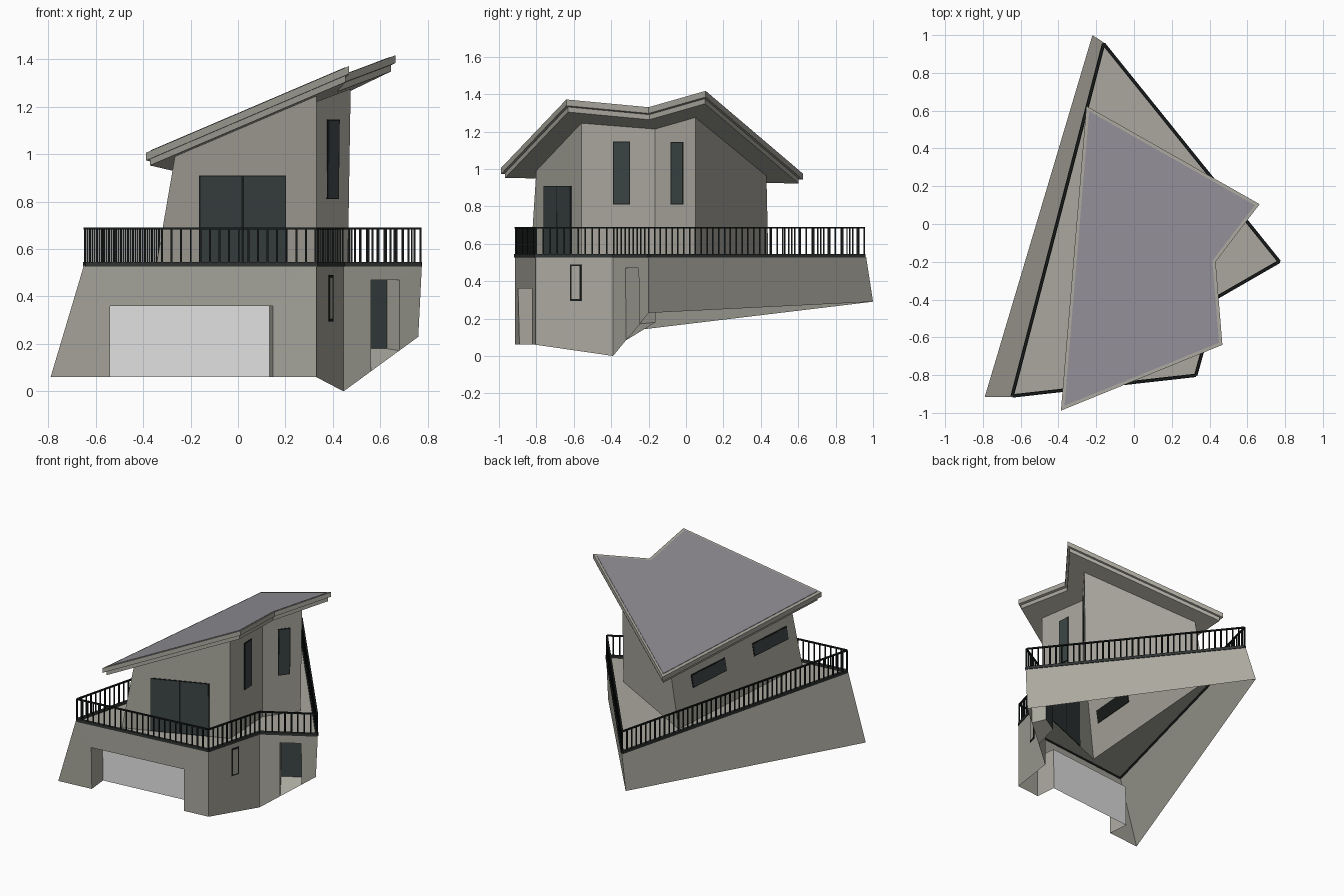
import bpy, bmesh
from mathutils import Vector as V

if "Cube" in bpy.data.objects:
    bpy.data.objects.remove(bpy.data.objects["Cube"])


def material(name, rgb):
    m = bpy.data.materials.new(name)
    m.diffuse_color = (*rgb, 1)
    m.use_nodes = True
    m.node_tree.nodes["Principled BSDF"].inputs["Base Color"].default_value = m.diffuse_color
    return m


WALL = material("warm grey plaster", (.40, .39, .34))
ROOF = material("slate grey roof", (.285, .275, .305))
DOOR = material("white garage door", (.80, .80, .80))
GLASS = material("dark glass", (.045, .058, .058))
IRON = material("black iron", (.010, .012, .012))
BAND = material("dark deck edge", (.030, .034, .034))


def build(name, mat, faces):
    """Object from a list of faces, each a list of points."""
    bm = bmesh.new()
    for f in faces:
        bm.faces.new([bm.verts.new(p) for p in f])
    bmesh.ops.remove_doubles(bm, verts=bm.verts, dist=1e-5)
    me = bpy.data.meshes.new(name)
    bm.to_mesh(me)
    bm.free()
    me.materials.append(mat)
    ob = bpy.data.objects.new(name, me)
    bpy.context.collection.objects.link(ob)
    return ob


def prism(top, bottom):
    n = len(top)
    sides = [[bottom[i], bottom[(i + 1) % n], top[(i + 1) % n], top[i]] for i in range(n)]
    return [list(top), list(reversed(bottom))] + sides


def beam(p, q, w, h):
    """Box between two points, w wide and h high."""
    d = (q - p).normalized()
    side = V((1, 0, 0)) if abs(d.z) > .9 else d.cross(V((0, 0, 1))).normalized()
    up = side.cross(d)
    ring = [side * a * w / 2 + up * b * h / 2 for a, b in ((-1, -1), (1, -1), (1, 1), (-1, 1))]
    return prism([q + r for r in ring], [p + r for r in ring])


def shrink(poly, d):
    """Move a counter-clockwise outline inwards in plan."""
    out, n = [], len(poly)
    for i, p in enumerate(poly):
        a = (p - poly[i - 1]).xy.normalized()
        b = (poly[(i + 1) % n] - p).xy.normalized()
        na, nb = V((-a.y, a.x)), V((-b.y, b.x))
        m = (na + nb) * d / (1 + na.dot(nb))
        out.append(p + V((m.x, m.y, 0)))
    return out


class Wall:
    """A leaning wall between two corner posts."""
    def __init__(self, b0, b1, t0, t1):
        self.b0, self.b1, self.t0, self.t1 = b0, b1, t0, t1
        d = b1 - b0
        self.n = V((d.y, -d.x, 0)).normalized()

    def at(self, axis, val, z):
        l = self.b0.lerp(self.t0, (z - self.b0.z) / (self.t0.z - self.b0.z))
        r = self.b1.lerp(self.t1, (z - self.b1.z) / (self.t1.z - self.b1.z))
        return l.lerp(r, (val - l[axis]) / (r[axis] - l[axis]))

    def foot(self, axis, val):
        return self.b0.lerp(self.b1, (val - self.b0[axis]) / (self.b1[axis] - self.b0[axis]))

    def quad(self):
        return [self.b0, self.b1, self.t1, self.t0]

    def plate(self, name, mat, axis, a, b, z0, z1, lift=.004):
        q = [self.at(axis, a, z0), self.at(axis, b, z0), self.at(axis, b, z1), self.at(axis, a, z1)]
        return build(name, mat, prism([p + self.n * lift for p in q],
                                      [p - self.n * .003 for p in q]))

    def window(self, name, axis, a, b, z0, z1, pane=GLASS, rim=.009):
        s = rim if b > a else -rim
        self.plate(name + "_frame", IRON, axis, a, b, z0, z1)
        self.plate(name + "_pane", pane, axis, a + s, b - s, z0 + rim, z1 - rim, .006)

    def doorway(self, a, b, ztop, depth, sill=None):
        """Wall faces round a recess, and the panel at its back."""
        f = [self.foot(0, a), self.at(0, a, ztop), self.at(0, b, ztop), self.foot(0, b)]
        k = [p - self.n * depth for p in f]
        if sill:
            k[0].z = k[3].z = sill
        faces = [[self.b0, f[0], f[1], self.t0], [f[1], f[2], self.t1, self.t0],
                 [f[3], self.b1, self.t1, f[2]]]
        faces += [[f[i], k[i], k[i + 1], f[i + 1]] for i in range(3)]
        if sill:
            faces.append([f[0], f[3], k[3], k[0]])
        return faces, [k[0], k[3], k[2], k[1]]


def walls(bottom, top):
    n = len(bottom)
    return [Wall(bottom[i], bottom[(i + 1) % n], top[i], top[(i + 1) % n]) for i in range(n)]


# Outlines, counter-clockwise: front left, front right, notch, right, back
Z = .53
base = [V(p) for p in ((-.79, -.915, .06), (.33, -.805, .06), (.445, -.39, 0),
                       (.76, -.20, .23), (-.22, 1, .29))]
deck = [V((x, y, Z)) for x, y in ((-.65, -.915), (.33, -.805), (.445, -.39),
                                  (.775, -.20), (-.163, .963))]
house = [V((x, y, Z)) for x, y in ((-.345, -.83), (.33, -.56), (.31, -.165),
                                   (.463, .05), (-.25, .44))]


def roof_z(x, y):
    return 1.007 + .45 * (x + .385) - .057 * (y + .985)


def on_roof(pts, drop):
    return [V((p[0], p[1], roof_z(p[0], p[1]) - drop)) for p in pts]


house_top = on_roof(((-.265, -.80), (.33, -.56), (.31, -.165), (.475, .05), (-.17, .43)), .055)
eaves = on_roof(((-.387, -.988), (.468, -.64), (.432, -.20), (.665, .105), (-.252, .625)), 0)

# Ground floor with recessed garage and side door
front, side, entry, back, left = walls(base, deck)
g_faces, g_panel = front.doorway(-.54, .147, .36, .15)
e_faces, e_panel = entry.doorway(.56, .68, .47, .10, sill=.18)
build("ground_floor_walls", WALL, g_faces + e_faces + [w.quad() for w in (side, back, left)])
build("garage_door", DOOR, [g_panel])
build("side_door", GLASS, [e_panel])
side.window("ground_window", 1, -.62, -.56, .295, .49, pane=WALL)

# Terrace floor around the upper storey
build("terrace_floor", WALL, [[deck[i], deck[(i + 1) % 5], house[(i + 1) % 5], house[i]]
                              for i in range(5)])

# Upper storey and its openings
u_front, u_side, u_notch, u_back, u_left = walls(house, house_top)
build("upper_walls", WALL, [w.quad() for w in (u_front, u_side, u_notch, u_back, u_left)])
for i, (a, b) in enumerate(((-.165, .018), (.018, .20))):
    u_front.window(f"patio_door_{i}", 0, a, b, Z, .91, rim=.005)
u_side.window("side_window", 1, -.39, -.30, .81, 1.147, rim=.006)
u_notch.window("notch_window", 1, -.08, -.012, .81, 1.145, rim=.006)
u_left.window("left_window_back", 1, .245, -.10, .745, .835, rim=.006)
u_left.window("left_window_front", 1, -.38, -.73, .745, .835, rim=.006)

# Roof: two stepped fascia layers and a slate surface
inner = shrink(eaves, .014)
cover = shrink(eaves, .017)
build("roof_fascia", WALL, prism(eaves, on_roof(eaves, .033)))
build("roof_soffit", WALL, prism(on_roof(inner, .033), on_roof(inner, .06)))
build("roof_surface", ROOF, prism(on_roof(cover, -.003), on_roof(cover, .002)))

# Terrace edge band and railing
line = shrink(deck, .004)
band, rail = [], []
for i in range(5):
    p, q = line[i], line[(i + 1) % 5]
    band += beam(p + V((0, 0, .006)), q + V((0, 0, .006)), .018, .02)
    rail += beam(p + V((0, 0, .156)), q + V((0, 0, .156)), .012, .009)
    n = round((q - p).length / .04)
    for k in range(n):
        s = p.lerp(q, k / n)
        rail += beam(s, s + V((0, 0, .155)), .008, .008)


def loose(name, mat, faces):
    ob = build(name, mat, faces)
    return ob


loose("terrace_edge_band", BAND, band)
loose("terrace_railing", IRON, rail)
